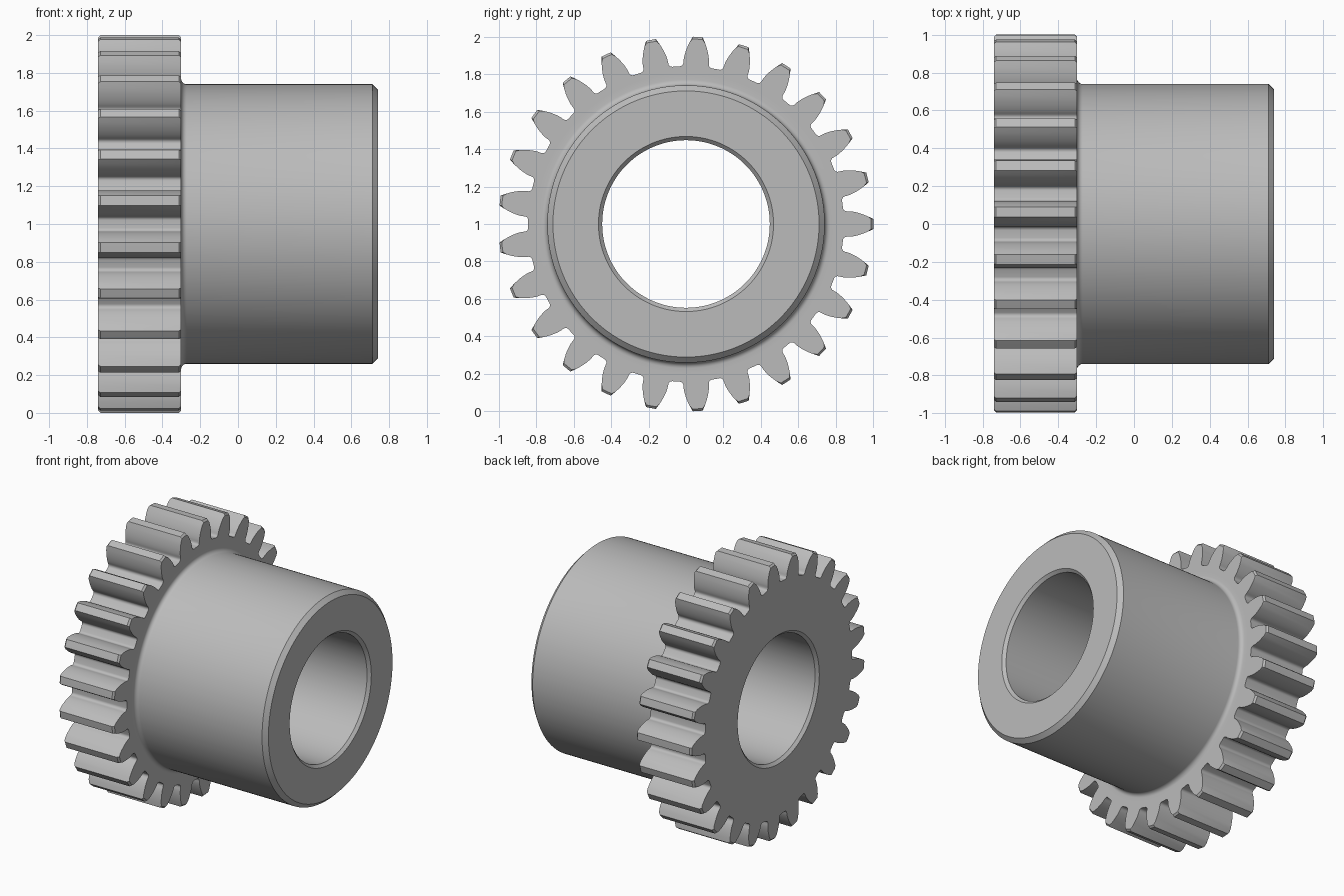
import bpy, bmesh
from math import pi, tan, atan, sqrt, sin, cos, acos, radians

if "Cube" in bpy.data.objects:
    bpy.data.objects.remove(bpy.data.objects["Cube"], do_unlink=True)

# Gear proportions
TEETH = 25
TIP = 1.0
PITCH = TEETH / (TEETH + 2)
BASE = PITCH * cos(radians(20))
ROOT, FILLET = 0.842, 0.02
BACK, SHOULDER, FRONT = -0.741, -0.301, 0.741
BORE, BORE_EDGE = 0.447, 0.467
HUB, HUB_EDGE, HUB_FILLET = 0.74, 0.71, 0.03
TIP_BEVEL = 0.012


def half_tooth():
    """(angle, radius) pairs from the tip flank down to the root fillet."""
    base_angle = pi / (2 * TEETH) + tan(radians(20)) - radians(20)
    roll_end = tan(acos(BASE / TIP))
    points = []
    for i in range(8, -1, -1):
        t = roll_end * i / 8
        points.append((base_angle - t + atan(t), BASE * sqrt(1 + t * t)))
    centre_r = ROOT + FILLET
    spread = FILLET / centre_r
    for i in range(6):
        t = i / 5 * pi / 2
        points.append((base_angle + 0.001 + spread * (1 - cos(t)),
                       centre_r - FILLET * sin(t)))
    return points


# Full toothed outline, one tooth mirrored and repeated around the axis
half = half_tooth()
tooth = [(-a, r) for a, r in reversed(half)] + [(0, TIP)] + half
tooth.append((pi / TEETH, ROOT))
outline = [(a + k * 2 * pi / TEETH, r) for k in range(TEETH) for a, r in tooth]

bm = bmesh.new()


def ring(x, radius=None, limit=TIP):
    """A circle, or the toothed outline when no radius is given."""
    return [bm.verts.new((x, (radius or min(r, limit)) * cos(a),
                          1 + (radius or min(r, limit)) * sin(a)))
            for a, r in outline]


# Toothed rim with bevelled tips
rings = [
    ring(BACK, BORE_EDGE),
    ring(BACK, limit=TIP - TIP_BEVEL),
    ring(BACK + TIP_BEVEL),
    ring(SHOULDER - TIP_BEVEL),
    ring(SHOULDER, limit=TIP - TIP_BEVEL),
    ring(SHOULDER, HUB + 2 * HUB_FILLET),
]
# Fillet from the rim into the hub
for i in range(7):
    t = i / 6 * pi / 2
    rings.append(ring(SHOULDER + HUB_FILLET * (1 - cos(t)),
                      HUB + HUB_FILLET * (1 - sin(t))))
# Hub, chamfered end and chamfered bore
edge = HUB - HUB_EDGE
lip = BORE_EDGE - BORE
rings += [
    ring(FRONT - edge, HUB),
    ring(FRONT, HUB_EDGE),
    ring(FRONT, BORE_EDGE),
    ring(FRONT - lip, BORE),
    ring(BACK + lip, BORE),
]

# Skin neighbouring rings into one closed body
count = len(outline)
for a, b in zip(rings, rings[1:] + rings[:1]):
    for i in range(count):
        j = (i + 1) % count
        bm.faces.new((a[i], a[j], b[j], b[i]))
bmesh.ops.recalc_face_normals(bm, faces=bm.faces)

mesh = bpy.data.meshes.new("gear_with_hub")
bm.to_mesh(mesh)
bm.free()
gear = bpy.data.objects.new("gear_with_hub", mesh)
bpy.context.collection.objects.link(gear)

# Plain grey metal
color = (0.5, 0.5, 0.5, 1)
steel = bpy.data.materials.new("grey_steel")
steel.use_nodes = True
steel.diffuse_color = color
steel.node_tree.nodes["Principled BSDF"].inputs["Base Color"].default_value = color
mesh.materials.append(steel)

bpy.ops.object.select_all(action="DESELECT")
gear.select_set(True)
bpy.context.view_layer.objects.active = gear
bpy.ops.object.shade_smooth_by_angle(angle=radians(30))
